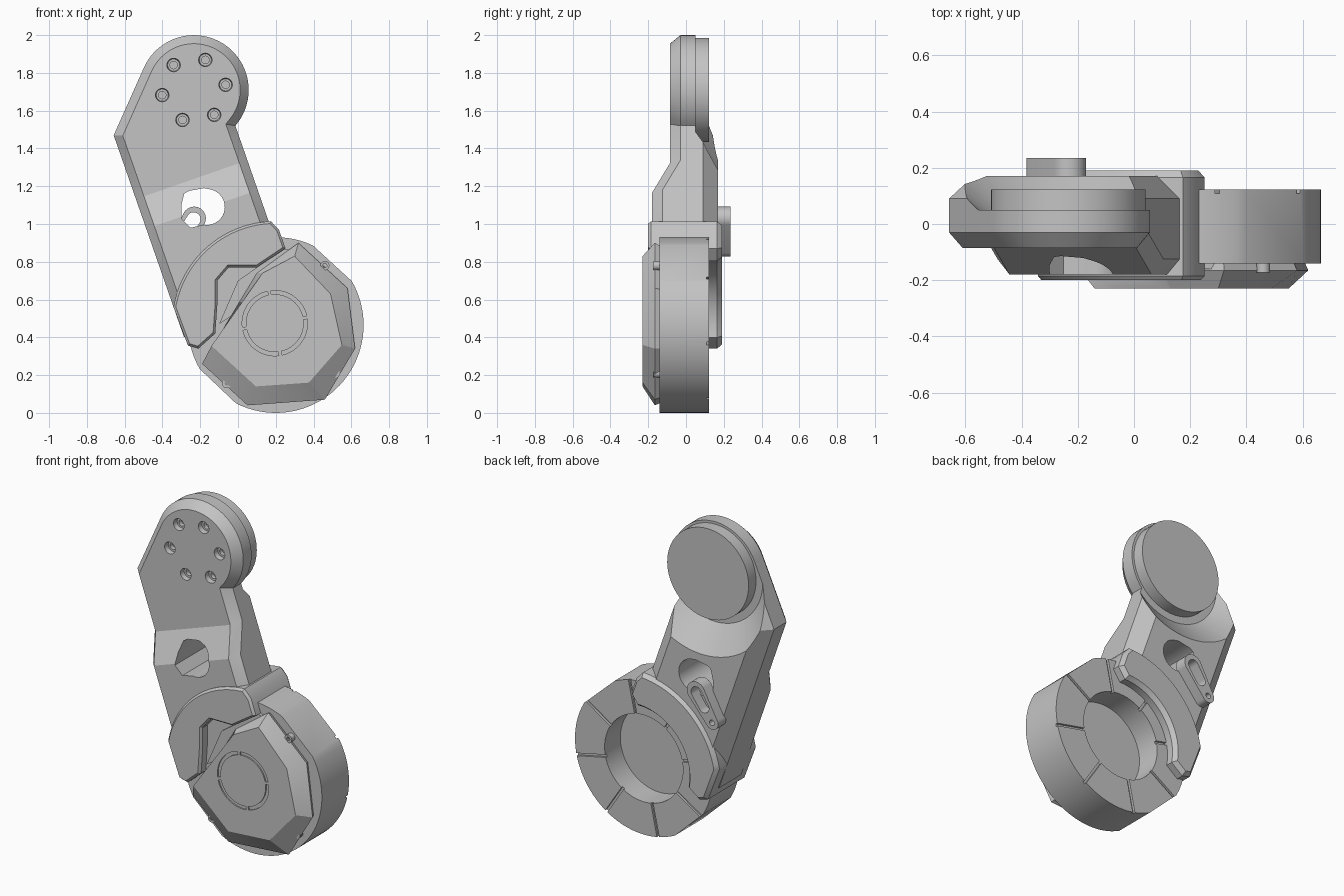
import bpy, bmesh
from math import sin, cos, radians, pi
from mathutils import Matrix, Vector

cube = bpy.data.objects.get("Cube")
if cube:
    bpy.data.objects.remove(cube)

grey = bpy.data.materials.new("plain grey")
grey.use_nodes = True
COLOUR = (0.55, 0.55, 0.55, 1)
grey.diffuse_color = COLOUR
grey.node_tree.nodes["Principled BSDF"].inputs["Base Color"].default_value = COLOUR

# Limb frame: origin on the motor axis, head straight up, tilted sideways
MOTOR = (0.2, 0.465)
LIMB = Matrix.Translation((MOTOR[0], 0, MOTOR[1])) @ Matrix.Rotation(radians(-19.2), 4, 'Y')
WORLD = Matrix.Identity(4)
HEAD = (0, 1.318)


def arc(c, r, a0, a1, n):
    step = radians(a1 - a0) / n
    return [(c[0] + r * cos(radians(a0) + i * step), c[1] + r * sin(radians(a0) + i * step))
            for i in range(n + 1)]


def circle(c, r, n=48):
    return arc(c, r, 0, 360, n)[:-1]


def capsule(a, ra, b, rb):
    d = Vector(b) - Vector(a)
    t = Vector((1, 0)).angle_signed(d) * -180 / pi
    return arc(a, ra, t + 90, t + 270, 16) + arc(b, rb, t - 90, t + 90, 16)


def inset(pts, d):
    # Mitred inward offset of a counter-clockwise outline
    out = []
    for i, p in enumerate(pts):
        p = Vector(p)
        e1 = (p - Vector(pts[i - 1])).normalized()
        e2 = (Vector(pts[(i + 1) % len(pts)]) - p).normalized()
        n1, n2 = Vector((-e1.y, e1.x)), Vector((-e2.y, e2.x))
        out.append(tuple(p + (n1 + n2) * d / (1 + n1.dot(n2))))
    return out


def loft(name, layers, frame=WORLD, front=None):
    # Join outlines from front to back; a depth may vary per point
    bm = bmesh.new()
    rings = []
    for pts, y in layers:
        ys = y if isinstance(y, list) else [y] * len(pts)
        rings.append([bm.verts.new((p[0], d, p[1])) for p, d in zip(pts, ys)])
    n = len(rings[0])
    for a, b in zip(rings, rings[1:]):
        for i in range(n):
            j = (i + 1) % n
            bm.faces.new((a[i], a[j], b[j], b[i]))
    for group in front or [range(n)]:
        bm.faces.new([rings[0][i] for i in group])
    bm.faces.new(rings[-1])
    bmesh.ops.recalc_face_normals(bm, faces=bm.faces)
    mesh = bpy.data.meshes.new(name)
    bm.to_mesh(mesh)
    bm.free()
    mesh.transform(frame)
    mesh.materials.append(grey)
    ob = bpy.data.objects.new(name, mesh)
    bpy.context.collection.objects.link(ob)
    return ob


def prism(name, pts, y0, y1, frame=WORLD):
    return loft(name, [(pts, y0), (pts, y1)], frame)


def cut(ob, cutter):
    mod = ob.modifiers.new("cut", 'BOOLEAN')
    mod.operation, mod.solver, mod.object = 'DIFFERENCE', 'EXACT', cutter
    bpy.context.view_layer.objects.active = ob
    bpy.ops.object.modifier_apply(modifier=mod.name)
    bpy.data.objects.remove(cutter)


# Arm: stepped front, chamfered all round
L, R, FOLD1, FOLD2 = -0.48, 0.145, 0.873, 0.706
head_arc = arc(HEAD, 0.29, -60, 137, 40)
k = len(head_arc)
outline = head_arc + [(L, 1.231), (L, FOLD1), (L, FOLD2), (L, 0.1), (-0.3, 0.1),
                      (-0.25, 0.32), (-0.05, 0.44), (R, 0.42), (R, FOLD2), (R, FOLD1)]
depth = [-0.18 if p[1] < 0.8 else -0.085 for p in outline]
caps = [[*range(k + 2), k + 9], [k + 1, k + 2, k + 8, k + 9], list(range(k + 2, k + 9))]
arm = loft("arm", [(inset(outline, 0.045), depth), (outline, [d + 0.055 for d in depth]),
                   (outline, 0.09), (inset(outline, 0.08), 0.17)], LIMB, caps)

# Conical relief behind the head
cut(arm, loft("relief_cutter", [(circle(HEAD, 0.32, 64), 0.05),
                                (circle(HEAD, 0.51, 64), 0.196)], LIMB))

# Cable opening through the arm
opening = [(-0.3, 1.03), (-0.3, 1.1), (-0.285, 1.16), (-0.26, 1.175), (-0.18, 1.19)]
opening += arc((-0.165, 1.09), 0.095, 80, -100, 20) + [(-0.25, 0.98)]
cut(arm, prism("opening_cutter", opening, -0.4, 0.4))

# Six countersunk bolt holes
for i in range(6):
    a = radians(60 * i - 10)
    c = (HEAD[0] + 0.17 * cos(a), HEAD[1] + 0.17 * sin(a))
    cut(arm, loft("sink_cutter", [(circle(c, 0.038, 20), -0.1), (circle(c, 0.032, 20), -0.055)], LIMB))
    cut(arm, prism("bolt_cutter", circle(c, 0.02, 16), -0.06, -0.03, LIMB))

# Output disc behind the head
disc = prism("head_disc", circle(HEAD, 0.275, 72), 0.04, 0.122, LIMB)

# Clamp hugging the motor: angular mouth in front, round one behind
grip = arc((0, 0), 0.55, 73.5, 150.8, 30) + [(-0.475, 0.05), (-0.428, 0.017)]
mouth = [(-0.317, 0.063), (-0.258, 0.201), (-0.215, 0.324), (-0.136, 0.37), (0.006, 0.321)]
tip = [(0.182, 0.366), (0.182, 0.47)]
clamp_line = grip + mouth + tip
clamp_front = loft("clamp_front", [(inset(clamp_line, 0.012), -0.2), (clamp_line, -0.185),
                                   (clamp_line, 0)], LIMB)
clamp_line = grip + arc((0, 0), 0.34, 172, 70, 24) + tip
clamp_back = loft("clamp_back", [(clamp_line, 0), (clamp_line, 0.165),
                                 (inset(clamp_line, 0.02), 0.19)], LIMB)

# Cable lug on the back of the arm
lug = prism("cable_lug", capsule((-0.232, 1.03), 0.062, (-0.34, 0.87), 0.042), 0.16, 0.235)
cut(lug, prism("slot_cutter", capsule((-0.235, 1.025), 0.037, (-0.285, 0.95), 0.034), 0.1, 0.3))
cut(lug, prism("pin_cutter", circle((-0.34, 0.87), 0.017, 16), 0.1, 0.3))

# Motor housing: round with two flats, open at the back
housing = (arc(MOTOR, 0.465, -117, 30, 36) + arc(MOTOR, 0.465, 65, 210, 36))
motor = loft("motor_housing", [(housing, -0.14), (housing, 0.122)])
cut(motor, prism("bore_cutter", circle(MOTOR, 0.265, 64), -0.03, 0.3))
for i in range(8):
    slot = [(0.25, -0.008), (0.48, -0.008), (0.48, 0.008), (0.25, 0.008)]
    spin = Matrix.Translation((MOTOR[0], 0, MOTOR[1])) @ Matrix.Rotation(radians(45 * i + 12), 4, 'Y')
    cut(motor, prism("slot_cutter", slot, 0.108, 0.2, spin))

# Faceted front cover with a raised shoulder beside it
rim = [(-0.19, 0.26), (0.05, 0.04), (0.46, 0.07), (0.62, 0.34),
       (0.58, 0.66), (0.32, 0.9), (0.1, 0.74), (-0.075, 0.45)]
face = [(-0.14, 0.355), (0.095, 0.14), (0.375, 0.16), (0.55, 0.36),
        (0.49, 0.63), (0.3, 0.83), (0.13, 0.74), (-0.06, 0.47)]
cover = loft("motor_cover", [(face, -0.23), (rim, -0.165), (inset(rim, 0.015), -0.13)])
shoulder = prism("cover_shoulder", [(-0.1, 0.47), (0.1, 0.6), (0.3, 0.86), (0.24, 0.87),
                                    (0.1, 0.77), (0.0, 0.7)], -0.16, -0.12)

# Broken ring groove in the cover
for i in range(4):
    a = 10 + 90 * i
    c = (0.195, 0.475)
    seg = arc(c, 0.173, a + 3, a + 87, 20) + arc(c, 0.153, a + 87, a + 3, 20)
    cut(cover, prism("groove_cutter", seg, -0.25, -0.222))

# Cover screws
screws = []
for i, c in enumerate([(0.46, 0.78), (0.515, 0.21), (-0.06, 0.155)]):
    s = prism("cover_screw_%d" % (i + 1), circle(c, 0.024, 20), -0.172, -0.12)
    cut(s, prism("socket_cutter", circle(c, 0.012, 6), -0.2, -0.155))
    screws.append(s)

# Smooth curved walls, keep edges crisp
bpy.ops.object.select_all(action='DESELECT')
for ob in [arm, disc, clamp_front, clamp_back, lug, motor, cover, shoulder] + screws:
    ob.select_set(True)
    bpy.context.view_layer.objects.active = ob
bpy.ops.object.shade_smooth_by_angle(angle=radians(25))
